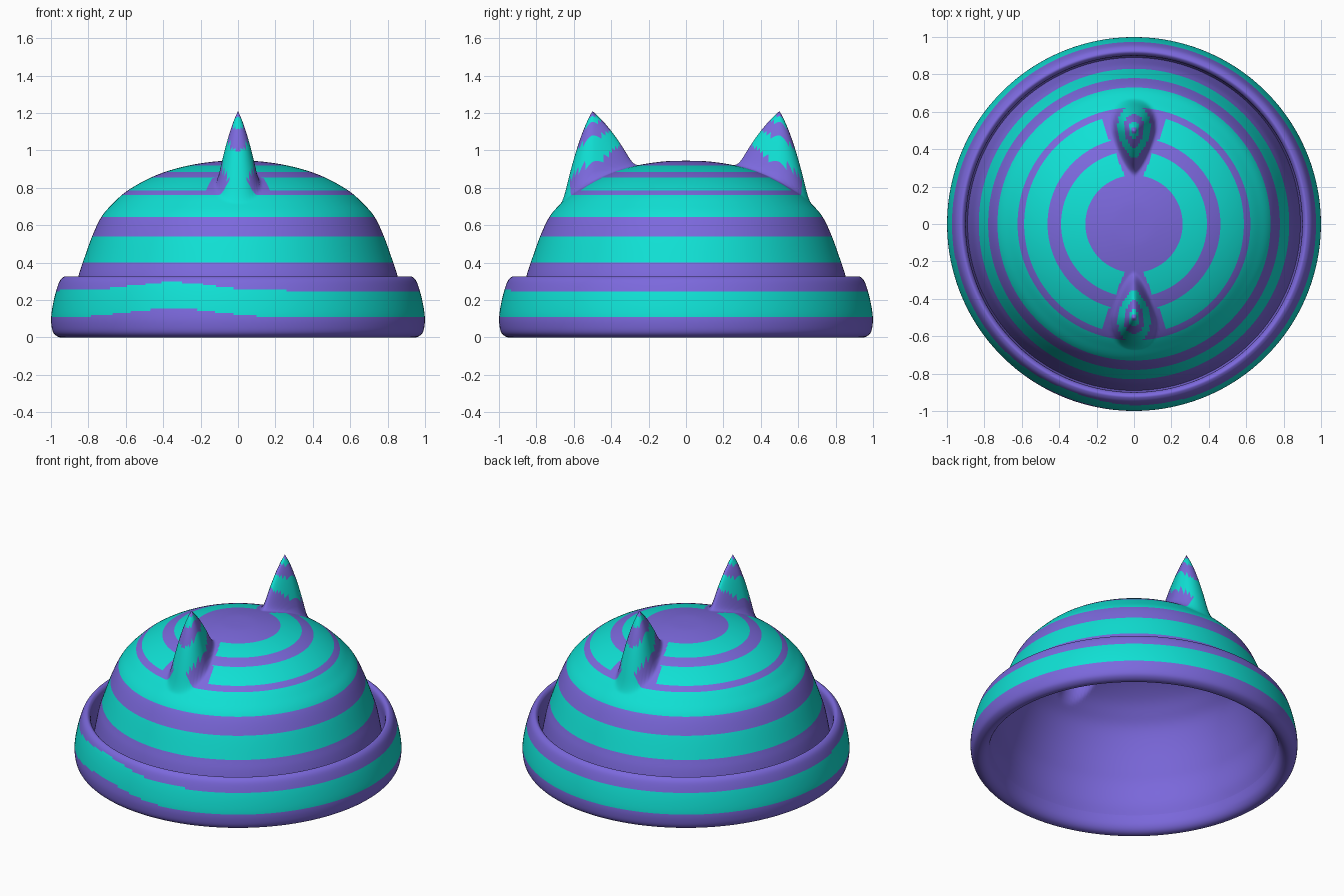
import bpy, bmesh, math

if "Cube" in bpy.data.objects:
    bpy.data.objects.remove(bpy.data.objects["Cube"])

SEG = 256


def material(name, rgb):
    m = bpy.data.materials.new(name)
    m.diffuse_color = (*rgb, 1)
    m.use_nodes = True
    m.node_tree.nodes["Principled BSDF"].inputs["Base Color"].default_value = m.diffuse_color
    return m


PURPLE = material("purple", (0.2, 0.14, 0.72))
TEAL = material("teal", (0.005, 0.75, 0.66))


def spline(pts, n):
    """Smooth curve through (radius, height) points."""
    p = [pts[0]] + pts + [pts[-1]]
    out = []
    for i in range(1, len(p) - 2):
        for k in range(n):
            t = k / n
            out.append(tuple(0.5 * (2 * b + (c - a) * t + (2 * a - 5 * b + 4 * c - d) * t * t
                                    + (3 * b - a - 3 * c + d) * t ** 3)
                             for a, b, c, d in zip(*p[i - 1:i + 3])))
    return out + [pts[-1]]


def ear_distance(x, y, outer, inner):
    """0 at an ear tip, about 1 at its foot; teardrop pointing to the middle."""
    dy = abs(y) - 0.5
    if dy > 0:
        return ((abs(x) / 0.1) ** 2.2 + (dy / outer) ** 2.2) ** (1 / 2.2)
    return ((abs(x) / 0.1) ** 1.4 + (-dy / inner) ** 1.4) ** (1 / 1.4)


def with_ears(x, y, z, drop=0.0):
    """Raise the two pointed ears out of the dome with a soft blend."""
    d = ear_distance(x, y, 0.12, 0.24)
    ear = 1.21 - 0.2 * d - 0.13 * d * d - drop
    h = max(0.06 - abs(z - ear), 0) / 0.06
    return max(z, ear) + h * h * 0.015


def revolve(name, path, height=None, is_teal=None):
    bm = bmesh.new()
    rings = []
    for r, z in path:
        if r < 1e-4:
            rings.append([bm.verts.new((0, 0, z))] * SEG)
            continue
        ring = []
        for j in range(SEG):
            a = 2 * math.pi * j / SEG
            x, y = r * math.cos(a), r * math.sin(a)
            ring.append(bm.verts.new((x, y, height(x, y, z) if height else z)))
        rings.append(ring)
    for a, b in zip(rings, rings[1:]):
        for j in range(SEG):
            k = (j + 1) % SEG
            f = bm.faces.new(list(dict.fromkeys((a[j], b[j], b[k], a[k]))))
            f.smooth = True
            if is_teal and is_teal(f.calc_center_median()):
                f.material_index = 1
    me = bpy.data.meshes.new(name)
    bm.to_mesh(me)
    bm.free()
    me.materials.append(PURPLE)
    me.materials.append(TEAL)
    ob = bpy.data.objects.new(name, me)
    bpy.context.collection.objects.link(ob)
    return ob


# Stripe rules
def crown_teal(c):
    r = math.hypot(c.x, c.y)
    d = ear_distance(c.x, c.y, 0.16, 0.17)
    if d < 0.88:                                   # rings on the ears
        return 0.12 < d < 0.3 or d > 0.55
    if 0.2 < r < 0.6 and abs(c.x) < 0.055 + 0.42 * (abs(c.y) - 0.27):
        return False                               # plain patch round each ear
    return any(lo < r < hi for lo, hi in
               ((0.26, 0.39), (0.46, 0.59), (0.62, 0.73), (0.78, 0.83)))


def brim_teal(c):
    wave = 0.045 * math.exp(-((c.x + 0.35) / 0.3) ** 2) if c.y < 0 else 0
    return math.hypot(c.x, c.y) > 0.94 and 0.11 + wave < c.z < 0.25 + wave


# Crown: striped dome with two ears
dome = [(0, 0.945), (0.12, 0.941), (0.26, 0.92), (0.39, 0.885), (0.5, 0.838),
        (0.6, 0.778), (0.67, 0.715), (0.73, 0.645), (0.78, 0.54), (0.83, 0.40),
        (0.855, 0.32), (0.878, 0.2), (0.89, 0.13)]
revolve("crown", spline(dome, 14), with_ears, crown_teal)

# Brim: rolled band standing slightly off the crown
brim = [(0.89, 0.13), (0.897, 0.16), (0.9, 0.22), (0.9, 0.295), (0.912, 0.322), (0.93, 0.325),
        (0.955, 0.298), (0.98, 0.22), (0.997, 0.13), (0.998, 0.07), (0.985, 0.022),
        (0.95, 0.0), (0.915, 0.008), (0.89, 0.04), (0.875, 0.1)]
revolve("brim", spline(brim, 7), None, brim_teal)

# Lining: plain inside of the crown, with hollow ears
lining = [(0.875, 0.1)] + [(r * 0.97, z - 0.03) for r, z in reversed(dome[:-1])]
revolve("lining", spline(lining, 5), lambda x, y, z: with_ears(x, y, z, 0.1))
